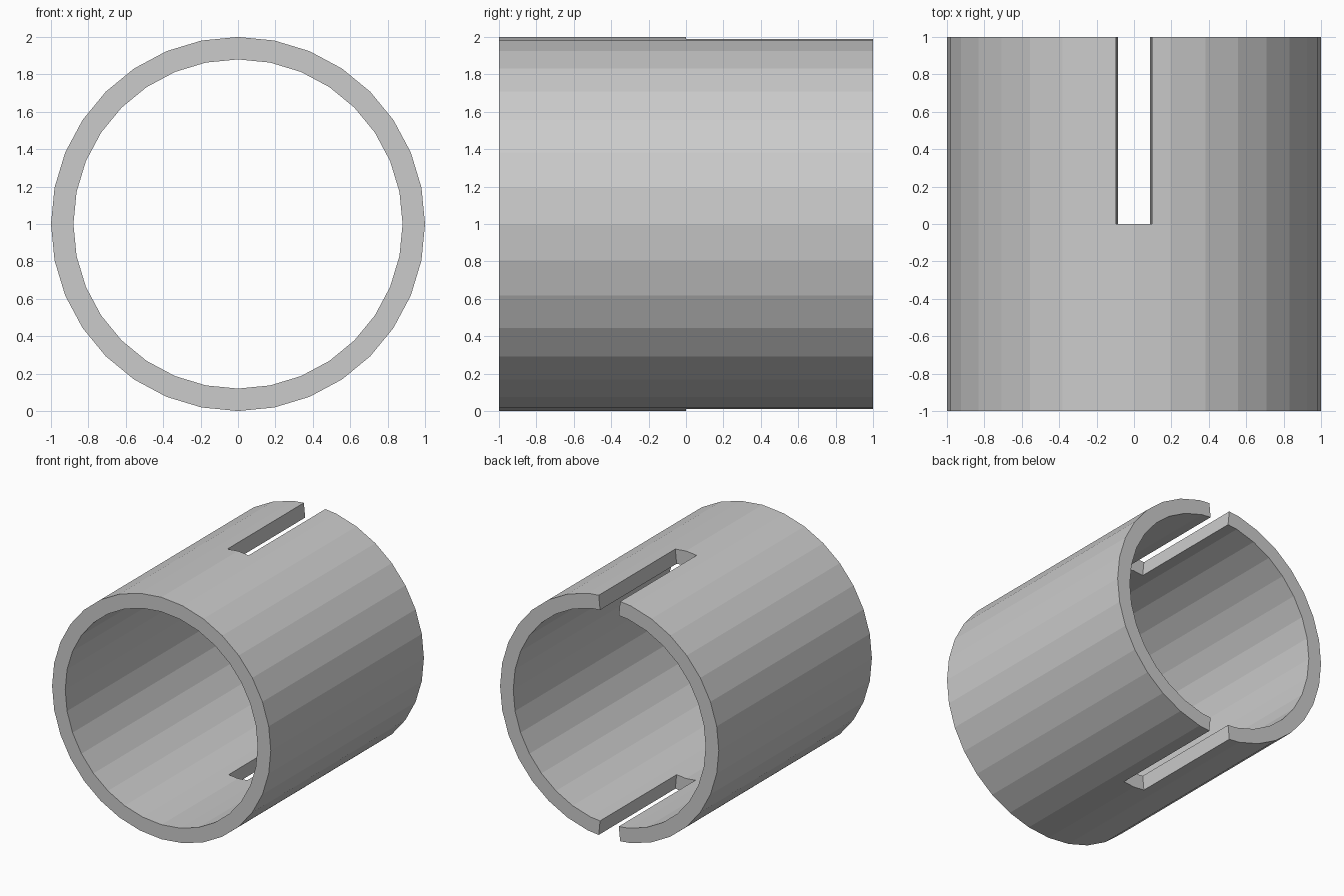
import bpy, bmesh, math

if "Cube" in bpy.data.objects:
    bpy.data.objects.remove(bpy.data.objects["Cube"])

SIDES, OUTER, INNER = 32, 1.0, 0.88

# Outline: 32-gon, with the facets beside top and bottom split at mid-facet for the slots
step = 2 * math.pi / SIDES
corners = [(OUTER * math.cos(i * step), OUTER * math.sin(i * step)) for i in range(SIDES)]
top, bottom = SIDES // 4, 3 * SIDES // 4
outline, in_slot = [], []          # in_slot: segment starting at this point is cut away
for i, (x, z) in enumerate(corners):
    nx, nz = corners[(i + 1) % SIDES]
    outline.append((x, z))
    in_slot.append(i in (top, bottom))
    if i in (top - 1, top, bottom - 1, bottom):
        outline.append(((x + nx) / 2, (z + nz) / 2))
        in_slot.append(i in (top - 1, bottom - 1))

# Outer wall: solid front half, slotted back half
bm = bmesh.new()
rings = [[bm.verts.new((x, y, z)) for x, z in outline] for y in (-1, 0, 1)]
n = len(outline)
for row in range(2):
    for i in range(n):
        if row == 1 and in_slot[i]:
            continue
        a, b = rings[row], rings[row + 1]
        j = (i + 1) % n
        bm.faces.new((a[i], a[j], b[j], b[i]))
bmesh.ops.delete(bm, geom=[v for v in bm.verts if not v.link_faces], context='VERTS')

# Thickness: extrude the wall radially inwards
new = bmesh.ops.extrude_face_region(bm, geom=bm.faces[:], use_keep_orig=True)["geom"]
for v in new:
    if isinstance(v, bmesh.types.BMVert):
        v.co.x *= INNER / OUTER
        v.co.z *= INNER / OUTER
bmesh.ops.recalc_face_normals(bm, faces=bm.faces[:])

mesh = bpy.data.meshes.new("slotted_tube")
bm.to_mesh(mesh)
bm.free()
tube = bpy.data.objects.new("slotted_tube", mesh)
tube.location.z = OUTER
bpy.context.collection.objects.link(tube)
